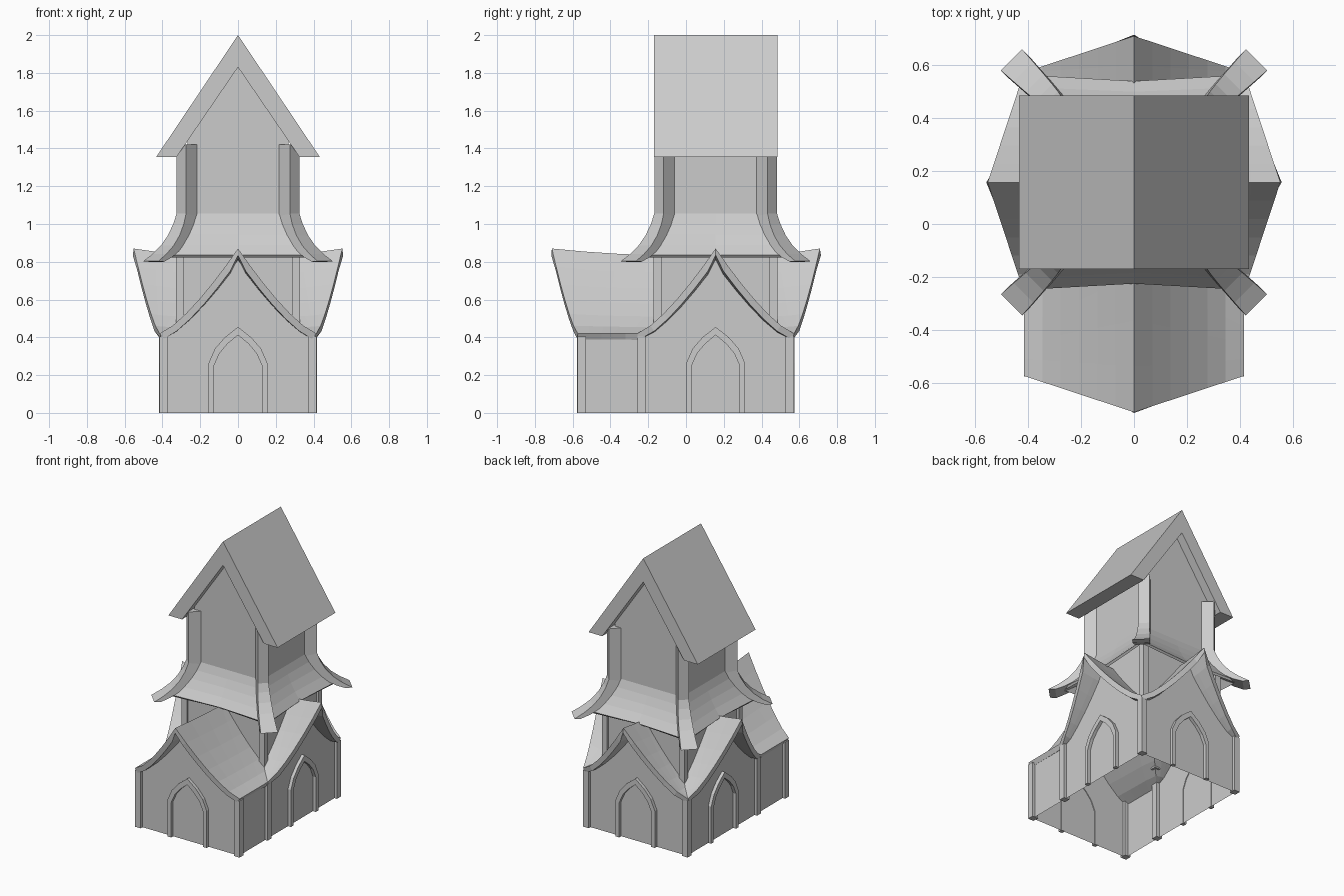
import bpy, bmesh

if "Cube" in bpy.data.objects:
    bpy.data.objects.remove(bpy.data.objects["Cube"])

C = 0.157      # y of the crossing, the four gable arms turn around it
W = 0.415      # half width of each arm
T = 0.267      # half width of the upper tower


def turn(k, a, d, z):
    """Sideways a, outward d, height z -> world, for side k (0 front, 1 right, 2 back, 3 left)."""
    x, y = a, -d
    for _ in range(k):
        x, y = -y, x
    return (x, y + C, z)


def make(name, verts, faces, solid=0, fix=True):
    bm = bmesh.new()
    vs = [bm.verts.new(v) for v in verts]
    for f in faces:
        bm.faces.new([vs[i] for i in f])
    bmesh.ops.remove_doubles(bm, verts=bm.verts, dist=0.0005)
    bmesh.ops.dissolve_degenerate(bm, edges=bm.edges, dist=0.0005)
    if fix:
        bmesh.ops.recalc_face_normals(bm, faces=bm.faces)
    me = bpy.data.meshes.new(name)
    bm.to_mesh(me)
    bm.free()
    ob = bpy.data.objects.new(name, me)
    bpy.context.collection.objects.link(ob)
    if solid:
        m = ob.modifiers.new("thickness", 'SOLIDIFY')
        m.thickness, m.offset = solid, -1
    return ob


def grid(verts, faces, rows):
    """Append a quad grid made of equally long rows of points."""
    b, n = len(verts), len(rows[0])
    for r in rows:
        verts += r
    for i in range(len(rows) - 1):
        for j in range(n - 1):
            q = b + i * n + j
            faces.append((q, q + 1, q + n + 1, q + n))


def sweep(name, sections):
    """Closed tube through cross-sections, with end caps."""
    n, m = len(sections[0]), len(sections)
    verts = [p for s in sections for p in s]
    faces = [(i * n + j, i * n + (j + 1) % n, (i + 1) * n + (j + 1) % n, (i + 1) * n + j)
             for i in range(m - 1) for j in range(n)]
    faces += [tuple(range(n)), tuple((m - 1) * n + j for j in range(n))]
    return make(name, verts, faces)


def box(name, x0, x1, y0, y1, z0, z1):
    return sweep(name, [[(x0, y0, z), (x1, y0, z), (x1, y1, z), (x0, y1, z)] for z in (z0, z1)])


def roof_z(u):
    return 0.42 + 0.41 * (1 - min(1, abs(u))) ** 1.37


US = [i / 6 for i in range(-6, 7)]

# curved cross-gable roof: four arms meeting in diagonal valleys
verts, faces = [], []
for k in range(4):
    extra = 0.315 if k == 0 else 0
    rows = []
    for u in US:
        v = abs(u)
        start, end = v * W, W + extra + 0.137 * (1 - v)
        rows.append([turn(k, u * W, start + (end - start) * t / 5,
                          roof_z(u) + 0.04 * (1 - v) * (t / 5) ** 2.3) for t in range(6)])
    grid(verts, faces, rows)
make("lower_roof", verts, faces, 0.036, fix=False)

# gable walls and pointed arch frames
outer = [(.155, 0), (.155, .265), (.122, .34), (.07, .4), (0, .455)]
inner = [(.127, 0), (.127, .25), (.098, .315), (.056, .365), (0, .412)]
arch = [list(p) for p in zip(outer, inner)]
arch += [[(-o[0], o[1]), (-i[0], i[1])] for o, i in reversed(arch[:-1])]
for k in range(4):
    d = W + (0.315 if k == 0 else 0)
    verts, faces = [], []
    grid(verts, faces, [[turn(k, u * 0.395, d - 0.02, 0),
                         turn(k, u * 0.395, d - 0.02, roof_z(u * 0.95) - 0.02)] for u in US])
    make("gable_wall", verts, faces)
    sweep("arch_frame", [[turn(k, o[0], d - 0.025, o[1]), turn(k, o[0], d + 0.003, o[1]),
                          turn(k, i[0], d + 0.003, i[1]), turn(k, i[0], d - 0.025, i[1])]
                         for o, i in arch])

# side walls of the long front arm, and corner posts
for s in (-1, 1):
    make("side_wall", [(s * .395, -.553, 0), (s * .395, -.23, 0),
                       (s * .395, -.23, .42), (s * .395, -.553, .42)], [(0, 1, 2, 3)])
    x0, x1 = sorted((s * (W - 0.045), s * W))
    for y in (-0.575, -0.257, 0.528):
        box("corner_post", x0, x1, y, y + 0.045, 0, 0.405)

# lower tower rising out of the roof
L = 0.328
verts, faces = [], []
for k in range(4):
    grid(verts, faces, [[turn(k, u * 0.312, 0.312, roof_z(u * 0.312 / W) - 0.02),
                         turn(k, u * 0.312, 0.312, 0.93)] for u in US])
make("lower_tower_wall", verts, faces)
for sx in (-1, 1):
    for sy in (-1, 1):
        x0, x1 = sorted((sx * (L - 0.042), sx * L))
        y0, y1 = sorted((C + sy * (L - 0.042), C + sy * L))
        box("lower_tower_post", x0, x1, y0, y1, 0.45, 0.9)

# flared skirt roof
skirt = [(0, 1.055), (.018, 1.0), (.043, .945), (.075, .89), (.115, .835)]
verts, faces = [], []
for k in range(4):
    rows = []
    for u in (-1, 0, 1):
        rows.append([turn(k, u * (T + p * 1.2), T + p * (1 + 0.2 * abs(u)), z) for p, z in skirt])
    grid(verts, faces, rows)
make("skirt_roof", verts, faces, 0.018, fix=False)

# curved corner ribs: (outer offset, z), (inner offset, z), half width
ribs = [((.033, 1.42), (-.03, 1.42), .025), ((.033, 1.055), (-.03, 1.04), .025),
        ((.048, 1.0), (-.01, .97), .028), ((.073, .94), (.025, .91), .031),
        ((.108, .885), (.07, .865), .034), ((.15, .84), (.118, .825), .037),
        ((.195, .803), (.165, .80), .04)]
for k in range(4):
    sections = []
    for (o, zo), (i, zi), h in ribs:
        o, i = o + T, i + T
        sections.append([turn(k, o - h, o + h, zo), turn(k, o + h, o - h, zo),
                         turn(k, i + h, i - h, zi), turn(k, i - h, i + h, zi)])
    sweep("corner_rib", sections)

# upper tower walls and steep gabled roof
wall = [(-T, 1.04), (T, 1.04), (T, 1.45), (0, 1.84), (-T, 1.45)]
pts = [(x, y, z) for y in (C - T, C + T) for x, z in wall]
make("upper_tower", pts, [(0, 1, 2, 3, 4), (5, 6, 7, 8, 9), (1, 2, 7, 6), (0, 4, 9, 5)])
top = [[(-.433, 1.355), (-.325, 1.355)], [(0, 2.0), (0, 1.83)], [(.433, 1.355), (.325, 1.355)]]
sweep("top_roof", [[(o[0], -.17, o[1]), (o[0], .485, o[1]), (i[0], .485, i[1]), (i[0], -.17, i[1])]
                   for o, i in top])
